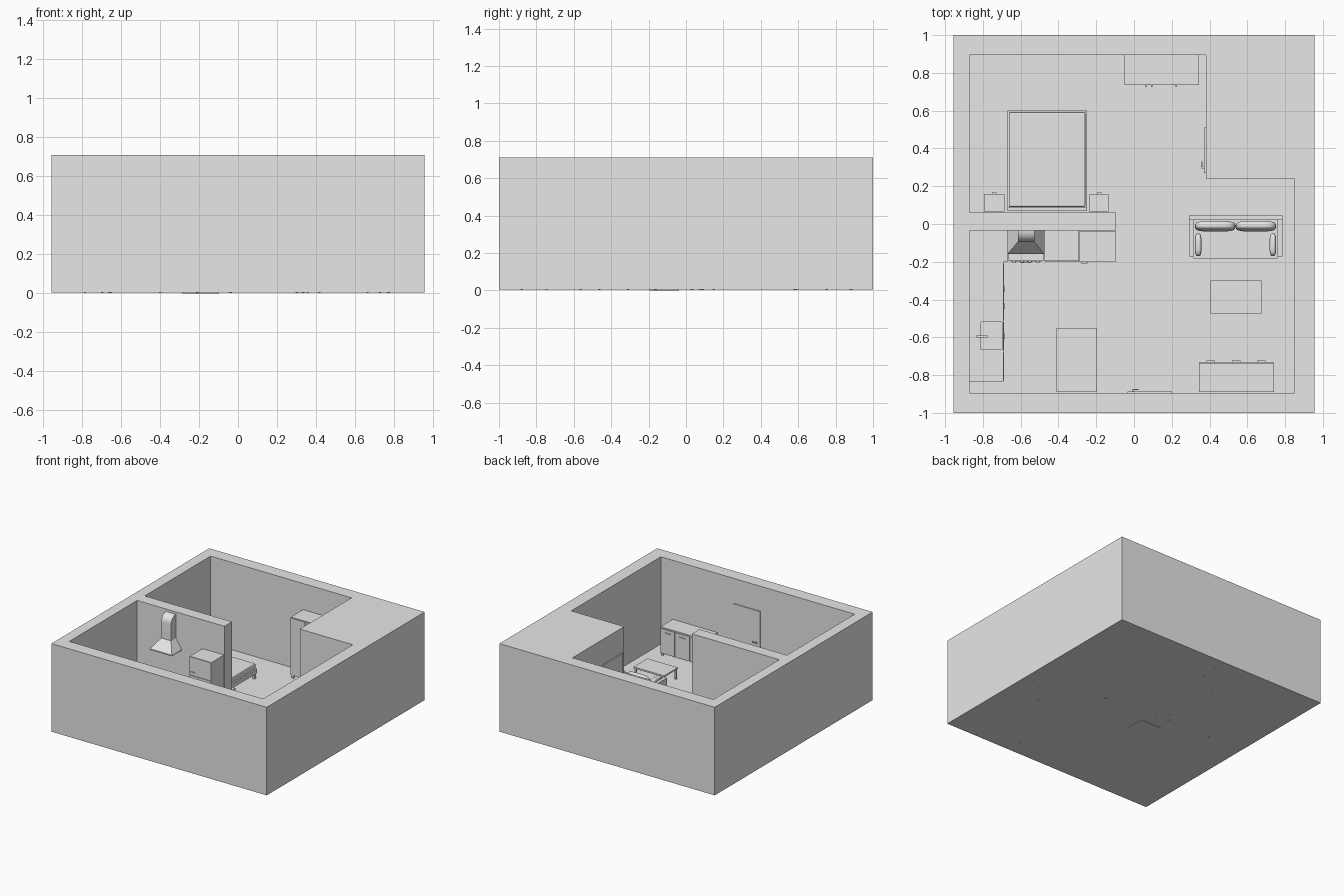
import bpy, bmesh, math
from mathutils import Vector, Matrix

cube = bpy.data.objects.get("Cube")
if cube:
    bpy.data.objects.remove(cube, do_unlink=True)

GREY = (0.8, 0.8, 0.8, 1)
mat = bpy.data.materials.new("plain grey")
mat.use_nodes = True
mat.diffuse_color = GREY
mat.node_tree.nodes["Principled BSDF"].inputs["Base Color"].default_value = GREY

FLOOR = 0.01


def finish(name, bm, smooth=False):
    """Turn a bmesh into a named, coloured object."""
    bmesh.ops.recalc_face_normals(bm, faces=bm.faces)
    me = bpy.data.meshes.new(name)
    bm.to_mesh(me)
    bm.free()
    me.materials.append(mat)
    ob = bpy.data.objects.new(name, me)
    bpy.context.collection.objects.link(ob)
    if smooth:
        bpy.ops.object.select_all(action='DESELECT')
        ob.select_set(True)
        bpy.context.view_layer.objects.active = ob
        bpy.ops.object.shade_smooth_by_angle(angle=math.radians(40))
    return ob


def add_box(bm, x0, x1, y0, y1, z0, z1):
    size = Matrix.Diagonal((x1 - x0, y1 - y0, z1 - z0, 1))
    mid = Matrix.Translation(((x0 + x1) / 2, (y0 + y1) / 2, (z0 + z1) / 2))
    return bmesh.ops.create_cube(bm, size=1, matrix=mid @ size)["verts"]


def boxes(name, *dims):
    bm = bmesh.new()
    for d in dims:
        add_box(bm, *d)
    return finish(name, bm)


def prism(name, points, direction, smooth=False):
    bm = bmesh.new()
    face = bm.faces.new([bm.verts.new(p) for p in points])
    out = bmesh.ops.extrude_face_region(bm, geom=[face])["geom"]
    bmesh.ops.translate(bm, vec=direction, verts=[g for g in out if isinstance(g, bmesh.types.BMVert)])
    return finish(name, bm, smooth)


def legs(name, x0, x1, y0, y1, top, w=0.012):
    boxes(name, *[(x, x + w, y, y + w, 0.003, top) for x in (x0, x1 - w) for y in (y0, y1 - w)])


def pillow(name, loc, size, tilt=(0, 0, 0)):
    """Soft cushion: a sphere pushed towards a box."""
    bm = bmesh.new()
    bmesh.ops.create_uvsphere(bm, u_segments=24, v_segments=12, radius=1)
    for v in bm.verts:
        v.co = Vector([math.copysign(abs(c) ** 0.6, c) * s / 2 for c, s in zip(v.co, size)])
    ob = finish(name, bm, True)
    ob.location, ob.rotation_euler = loc, tilt


# Room shell: solid block with the rooms cut out
shell = boxes("room_shell", (-0.955, 0.955, -1, 1, 0.004, 0.71))
outline = [(-0.87, -0.895), (0.85, -0.895), (0.85, 0.24), (0.38, 0.24), (0.38, 0.895), (-0.87, 0.895),
           (-0.87, 0.06), (-0.095, 0.06), (-0.095, -0.035), (-0.87, -0.035)]
cutter = prism("room_cutter", [(x, y, FLOOR) for x, y in outline], (0, 0, 1))
cutter.hide_render = True
mod = shell.modifiers.new("rooms", 'BOOLEAN')
mod.operation, mod.solver, mod.object = 'DIFFERENCE', 'EXACT', cutter
bpy.context.view_layer.objects.active = shell
bpy.ops.object.modifier_apply(modifier=mod.name)
bpy.data.objects.remove(cutter, do_unlink=True)

# Doors and their handles
boxes("front_door", (-0.035, 0.2, -0.9, -0.887, FLOOR, 0.51))
boxes("front_door_handle", (-0.01, 0, -0.89, -0.875, 0.25, 0.26), (-0.01, 0.025, -0.88, -0.873, 0.25, 0.26))
boxes("side_door", (0.37, 0.385, 0.27, 0.51, FLOOR, 0.51))
boxes("side_door_handle", (0.358, 0.372, 0.295, 0.305, 0.25, 0.26), (0.357, 0.363, 0.295, 0.33, 0.25, 0.26))

# Wardrobe
boxes("wardrobe", (-0.05, 0.345, 0.74, 0.895, 0.035, 0.5))
boxes("wardrobe_doors", *[(-0.05 + i * 0.132, 0.079 + i * 0.132, 0.735, 0.741, 0.04, 0.495) for i in range(3)])
boxes("wardrobe_handles", *[(x, x + 0.008, 0.725, 0.736, 0.22, 0.31) for x in (0.06, 0.09, 0.22)])
legs("wardrobe_legs", -0.045, 0.34, 0.745, 0.89, 0.036, 0.015)

# Bed
boxes("bed_frame", (-0.67, -0.25, 0.08, 0.6, 0.05, 0.085))
mattress = boxes("mattress", (-0.663, -0.257, 0.09, 0.593, 0.085, 0.13))
bevel = mattress.modifiers.new("soft", 'BEVEL')
bevel.width, bevel.segments = 0.008, 2
boxes("headboard", (-0.67, -0.25, 0.07, 0.088, 0.05, 0.22))
legs("bed_legs", -0.665, -0.255, 0.075, 0.595, 0.051, 0.02)

# Nightstands
for side, x0, x1 in (("right", -0.795, -0.685), ("left", -0.235, -0.135)):
    boxes(side + "_nightstand", (x0, x1, 0.065, 0.16, 0.03, 0.13))
    cx = (x0 + x1) / 2
    boxes(side + "_nightstand_handles", *[(cx - 0.012, cx + 0.012, 0.159, 0.168, z, z + 0.006) for z in (0.06, 0.105)])
    legs(side + "_nightstand_legs", x0 + 0.005, x1 - 0.005, 0.07, 0.155, 0.031)

# Kitchen counters, with an opening for the basin
TOP = 0.215
boxes("side_counter", (-0.87, -0.69, -0.52, -0.035, FLOOR, TOP), (-0.87, -0.69, -0.835, -0.665, FLOOR, TOP),
      (-0.87, -0.81, -0.665, -0.52, FLOOR, TOP), (-0.81, -0.69, -0.665, -0.52, FLOOR, TOP - 0.04),
      (-0.698, -0.69, -0.665, -0.52, TOP - 0.04, TOP), (-0.69, -0.67, -0.2, -0.035, FLOOR, TOP))
boxes("back_counter", (-0.475, -0.29, -0.195, -0.035, FLOOR, TOP))
boxes("counter_doors", (-0.47, -0.295, -0.2, -0.194, 0.03, TOP - 0.01),
      *[(-0.691, -0.687, y, y + 0.15, 0.03, TOP - 0.01) for y in (-0.83, -0.67, -0.51, -0.36)])
boxes("counter_handles", *[(-0.688, -0.683, y, y + 0.03, 0.17, 0.177) for y in (-0.61, -0.45, -0.36)])

# Tap
boxes("tap", (-0.835, -0.82, -0.602, -0.588, TOP, TOP + 0.06),
      (-0.835, -0.775, -0.6, -0.59, TOP + 0.05, TOP + 0.06))
bm = bmesh.new()
bmesh.ops.create_cone(bm, cap_ends=True, segments=16, radius1=0.01, radius2=0.01, depth=0.006,
                      matrix=Matrix.Translation((-0.755, -0.595, TOP - 0.037)))
finish("drain", bm, True)

# Stove
boxes("stove", (-0.665, -0.48, -0.195, -0.035, FLOOR, TOP))
boxes("oven_door", (-0.655, -0.49, -0.2, -0.194, 0.03, 0.165))
boxes("oven_handle", (-0.6, -0.545, -0.207, -0.199, 0.145, 0.152))
bm = bmesh.new()
for i in range(4):
    spot = (-0.62 + 0.095 * (i % 2), -0.15 + 0.07 * (i // 2), TOP + 0.003)
    bmesh.ops.create_cone(bm, cap_ends=True, segments=20, radius1=0.028, radius2=0.028, depth=0.006,
                          matrix=Matrix.Translation(spot))
    knob = Matrix.Translation((-0.635 + 0.042 * i, -0.198, 0.19)) @ Matrix.Rotation(math.pi / 2, 4, 'X')
    bmesh.ops.create_cone(bm, cap_ends=True, segments=12, radius1=0.009, radius2=0.009, depth=0.01, matrix=knob)
finish("burners_and_knobs", bm, True)

# Extractor hood: flared base and a duct curving back into the wall
bm = bmesh.new()
for v in add_box(bm, -0.67, -0.475, -0.16, -0.034, 0.425, 0.5):
    if v.co.z > 0.45:
        v.co.x = -0.615 if v.co.x < -0.57 else -0.527
        v.co.y = max(v.co.y, -0.095)
add_box(bm, -0.67, -0.475, -0.16, -0.034, 0.415, 0.425)
finish("hood_base", bm)
arc = [(-0.615, -0.034 - 0.061 * math.cos(a), 0.63 + 0.061 * math.sin(a))
       for a in [i * math.pi / 16 for i in range(9)]]
prism("hood_duct", [(-0.615, -0.034, 0.5), (-0.615, -0.095, 0.5)] + arc, (0.088, 0, 0), True)

# Fridge
boxes("fridge", (-0.288, -0.098, -0.195, -0.037, 0, 0.48))
boxes("fridge_doors", *[(-0.288, -0.098, -0.2, -0.194, a, b) for a, b in ((0.02, 0.33), (0.336, 0.478))])
boxes("fridge_handles", *[(-0.28, -0.245, -0.208, -0.199, z, z + 0.008) for z in (0.3, 0.355)])

# Dining table
boxes("dining_table_top", (-0.41, -0.195, -0.89, -0.55, 0.19, 0.205))
legs("dining_table_legs", -0.405, -0.2, -0.885, -0.555, 0.191, 0.014)

# Sideboard
boxes("sideboard", (0.345, 0.74, -0.89, -0.735, 0.03, 0.24))
boxes("sideboard_doors", *[(0.347 + i * 0.132, 0.474 + i * 0.132, -0.736, -0.73, 0.035, 0.23) for i in range(3)])
boxes("sideboard_handles", *[(x, x + 0.045, -0.731, -0.723, 0.2, 0.206) for x in (0.385, 0.52, 0.65)])
legs("sideboard_legs", 0.35, 0.735, -0.885, -0.74, 0.031)

# Coffee table
boxes("coffee_table_top", (0.405, 0.675, -0.475, -0.3, 0.09, 0.102))
legs("coffee_table_legs", 0.41, 0.67, -0.47, -0.305, 0.091)

# Sofa with loose cushions
boxes("sofa_back", (0.29, 0.785, 0.022, 0.046, 0.03, 0.22))
boxes("sofa_arms", *[(x, x + 0.026, -0.173, 0.022, 0.03, 0.165) for x in (0.29, 0.759)])
boxes("sofa_seat", (0.316, 0.759, -0.183, 0.022, 0.035, 0.105))
legs("sofa_legs", 0.295, 0.78, -0.17, 0.04, 0.036, 0.016)
for i, x in enumerate((0.43, 0.645)):
    pillow(f"back_cushion_{i + 1}", (x, -0.012, 0.165), (0.215, 0.05, 0.12), (-0.15, 0, 0))
for i, x in enumerate((0.34, 0.735)):
    pillow(f"arm_cushion_{i + 1}", (x, -0.11, 0.145), (0.035, 0.12, 0.08))
